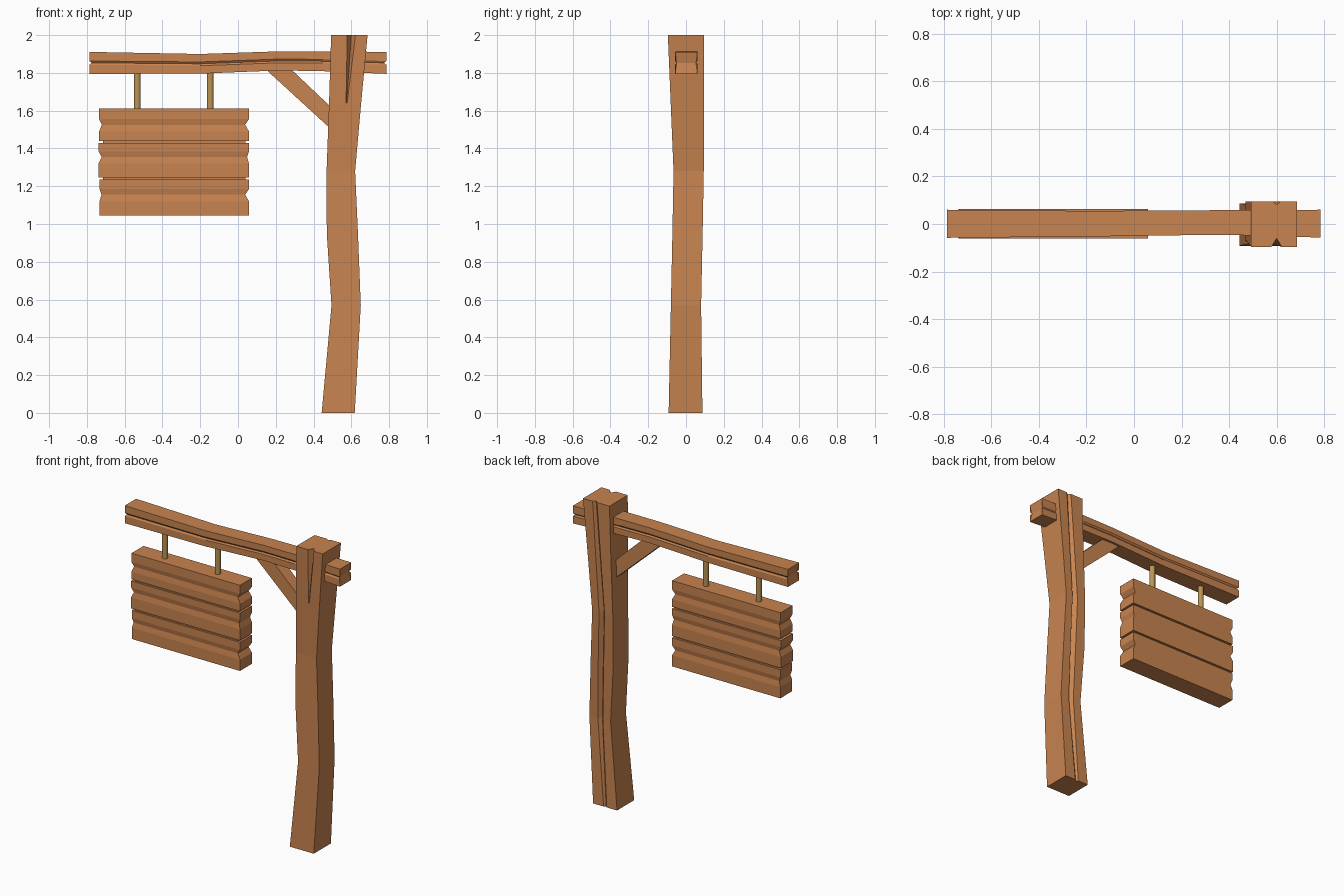
import bpy, bmesh

if "Cube" in bpy.data.objects:
    bpy.data.objects.remove(bpy.data.objects["Cube"])

def material(name, col):
    m = bpy.data.materials.new(name)
    m.diffuse_color = (*col, 1)
    m.use_nodes = True
    m.node_tree.nodes["Principled BSDF"].inputs["Base Color"].default_value = m.diffuse_color
    return m

wood = material("warm wood", (0.58, 0.23, 0.08))
brass = material("dull brass", (0.50, 0.30, 0.09))

def loft(name, rings, mat):
    """Bridge a list of equal-length point rings and cap both ends."""
    bm = bmesh.new()
    vr = [[bm.verts.new(p) for p in r] for r in rings]
    n = len(vr[0])
    for a, b in zip(vr, vr[1:]):
        for i in range(n):
            j = (i + 1) % n
            bm.faces.new((a[i], a[j], b[j], b[i]))
    bm.faces.new(vr[0])
    bm.faces.new(vr[-1])
    bmesh.ops.recalc_face_normals(bm, faces=bm.faces)
    me = bpy.data.meshes.new(name)
    bm.to_mesh(me)
    bm.free()
    me.materials.append(mat)
    ob = bpy.data.objects.new(name, me)
    bpy.context.collection.objects.link(ob)
    return ob

# Crooked post: z, x0, x1, y0, y1, crack x, front crack width/depth, back crack width/depth
def post_ring(z, x0, x1, y0, y1, c, fw, fd, bw, bd):
    return [(x0, y0, z), (c - fw, y0, z), (c, y0 + fd, z), (c + fw, y0, z),
            (x1, y0, z), (x1, y1, z), (c + bw, y1, z), (c, y1 - bd, z),
            (c - bw, y1, z), (x0, y1, z)]

loft("post", [post_ring(*s) for s in (
    (0.00, 0.443, 0.618, -0.092, 0.087, 0.53, 0.010, 0.000, 0.012, 0.010),
    (0.57, 0.495, 0.650, -0.080, 0.080, 0.57, 0.010, 0.000, 0.018, 0.022),
    (0.95, 0.470, 0.635, -0.072, 0.088, 0.56, 0.010, 0.000, 0.020, 0.025),
    (1.28, 0.469, 0.620, -0.066, 0.094, 0.55, 0.010, 0.000, 0.020, 0.025),
    (1.64, 0.482, 0.652, -0.081, 0.095, 0.575, 0.003, 0.000, 0.018, 0.020),
    (2.00, 0.493, 0.686, -0.096, 0.095, 0.60, 0.022, 0.035, 0.016, 0.014))], wood)

# Bowed cross beam with a shallow groove along both sides and notched ends
def beam_ring(x, z0, z1, y0, y1, notch=0.0):
    m, d = (z0 + z1) / 2, 0.007
    return [(x, y0, z0), (x, y1, z0), (x, y1, m - 0.01), (x + notch, y1 - d, m),
            (x, y1, m + 0.01), (x, y1, z1), (x, y0, z1), (x, y0, m + 0.01),
            (x + notch, y0 + d, m), (x, y0, m - 0.01)]

beam = loft("cross_beam", [beam_ring(*s) for s in (
    (-0.787, 1.795, 1.911, -0.058, 0.060, 0.012),
    (-0.20, 1.796, 1.900, -0.053, 0.055),
    (0.22, 1.813, 1.914, -0.047, 0.057),
    (0.45, 1.809, 1.914, -0.047, 0.059),
    (0.785, 1.795, 1.911, -0.057, 0.060, -0.012))], wood)
# Split the caps so the end notch folds cleanly
bm = bmesh.new()
bm.from_mesh(beam.data)
bmesh.ops.triangulate(bm, faces=[f for f in bm.faces if len(f.verts) > 4])
bm.to_mesh(beam.data)
bm.free()

# Diagonal brace between post and beam
brace = [(0.50, 1.495), (0.50, 1.612), (0.275, 1.825), (0.14, 1.825)]
loft("brace", [[(x, y, z) for x, z in brace] for y in (-0.038, 0.042)], wood)

# Sign boards: end notches, plus a slight crease along the front and back
def board(name, z0, z1, x0, x1, notch_z, depth_l, depth_r):
    def ring(y, inset):
        m = notch_z
        return [(x0, y, z0), (x1, y, z0), (x1, y, m - 0.035), (x1 - depth_r, y + inset, m),
                (x1, y, m + 0.03), (x1, y, z1), (x0, y, z1), (x0, y, m + 0.03),
                (x0 + depth_l, y + inset, m), (x0, y, m - 0.035)]
    ob = loft(name, [ring(-0.062, 0.006), ring(0.063, -0.006)], wood)
    b = bmesh.new()
    b.from_mesh(ob.data)
    b.verts.ensure_lookup_table()
    for o in (0, 10):                      # cut each side into level strips
        for i, j in ((2, 9), (3, 8), (4, 7)):
            bmesh.ops.connect_verts(b, verts=[b.verts[o + i], b.verts[o + j]])
    b.to_mesh(ob.data)
    b.free()

board("top_board", 1.440, 1.612, -0.735, 0.058, 1.525, 0.014, 0.020)
board("middle_board", 1.247, 1.428, -0.738, 0.058, 1.355, 0.016, 0.010)
board("bottom_board", 1.046, 1.235, -0.733, 0.058, 1.155, 0.010, 0.020)
# Recessed batten showing in the joints
for k, z in enumerate((1.434, 1.241)):
    loft(f"joint_batten_{k + 1}", [[(x, y, z + h) for x, y in
         ((-0.715, -0.05), (0.04, -0.05), (0.04, 0.05), (-0.715, 0.05))]
         for h in (-0.012, 0.012)], wood)

# Hanging rods
for k, x in enumerate((-0.533, -0.147)):
    bpy.ops.mesh.primitive_cylinder_add(vertices=12, radius=0.018, depth=0.215, location=(x, 0, 1.705))
    rod = bpy.context.object
    rod.name = f"hanging_rod_{k + 1}"
    rod.data.materials.append(brass)
    bpy.ops.object.shade_smooth_by_angle()
